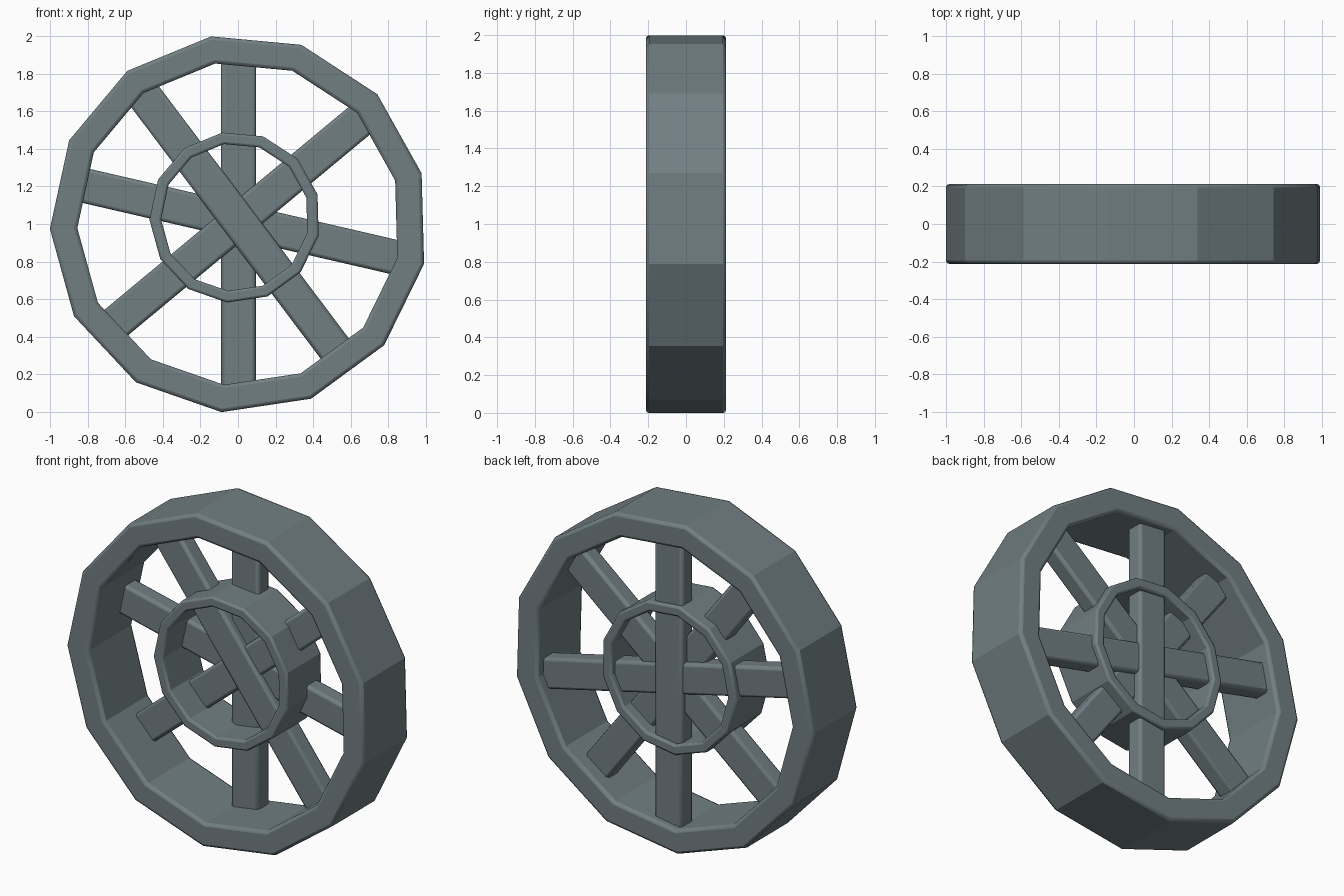
import bpy, bmesh, math

if "Cube" in bpy.data.objects:
    bpy.data.objects.remove(bpy.data.objects["Cube"])

metal = bpy.data.materials.new("slate_grey")
metal.diffuse_color = (0.165, 0.21, 0.225, 1)
metal.use_nodes = True
metal.node_tree.nodes["Principled BSDF"].inputs["Base Color"].default_value = metal.diffuse_color


def finish(name, bm, bevel):
    bmesh.ops.recalc_face_normals(bm, faces=bm.faces)
    me = bpy.data.meshes.new(name)
    bm.to_mesh(me)
    bm.free()
    me.materials.append(metal)
    ob = bpy.data.objects.new(name, me)
    bpy.context.collection.objects.link(ob)
    mod = ob.modifiers.new("bevel", 'BEVEL')
    mod.width = bevel
    mod.segments = 2
    mod.limit_method = 'ANGLE'
    mod.angle_limit = math.radians(40)
    bpy.context.view_layer.objects.active = ob
    ob.select_set(True)
    bpy.ops.object.shade_smooth_by_angle(angle=math.radians(25))
    ob.select_set(False)
    return ob


def ring(name, cx, cz, outer, inner, y0, y1, bevel, sides=13, start=98.5):
    bm = bmesh.new()
    loops = []
    for i in range(sides):
        a = math.radians(start) + i * math.tau / sides
        loops.append([bm.verts.new((cx + r * math.cos(a), y, cz + r * math.sin(a)))
                      for r, y in ((outer, y0), (outer, y1), (inner, y1), (inner, y0))])
    for i in range(sides):
        p, q = loops[i], loops[(i + 1) % sides]
        for k in range(4):
            n = (k + 1) % 4
            bm.faces.new((p[k], p[n], q[n], q[k]))
    return finish(name, bm, bevel)


# thirteen-sided rim and hub
ring("rim", 0.006, 1.002, 1.008, 0.862, -0.213, 0.213, 0.018)
ring("hub", -0.016, 1.036, 0.456, 0.394, -0.14, 0.19, 0.012)

# four through-bars, each slightly behind the one before
spokes = [(-53.0, 0.008, 1.010, 0.065), (39.7, 0.008, 1.020, 0.085),
          (-13.0, 0.005, 1.015, 0.100), (90.0, 0.003, 1.005, 0.112)]
for n, (deg, cx, cz, y) in enumerate(spokes):
    bm = bmesh.new()
    bmesh.ops.create_cube(bm, size=1)
    bmesh.ops.scale(bm, vec=(1.80, 0.108, 0.185), verts=bm.verts)
    ob = finish("spoke_%d" % (n + 1), bm, 0.018)
    ob.location = (cx, y, cz)
    ob.rotation_euler = (0, -math.radians(deg), 0)
